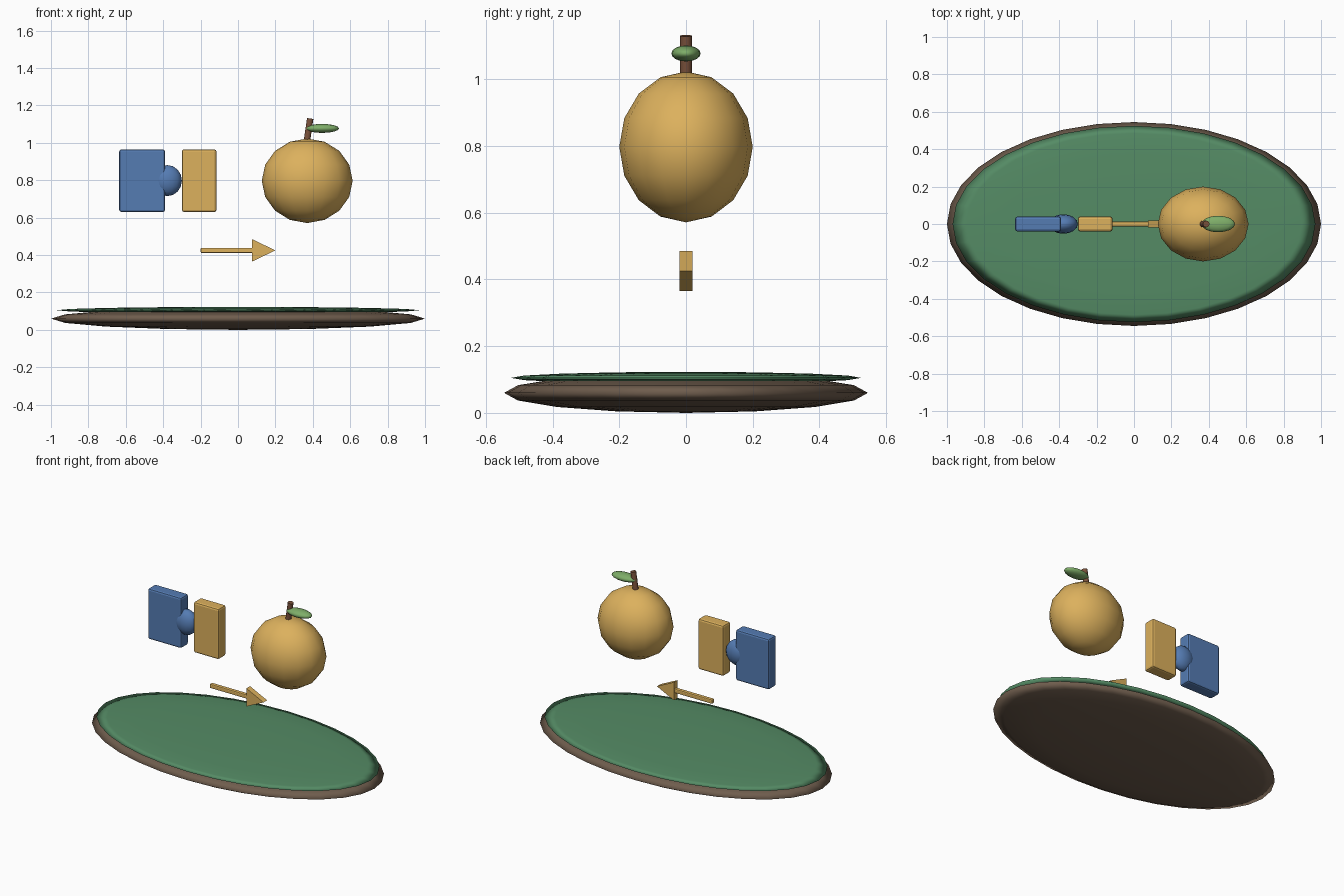
import bpy, bmesh
from math import radians, atan2
from mathutils import Vector

if "Cube" in bpy.data.objects:
    bpy.data.objects.remove(bpy.data.objects["Cube"])


def material(name, rgb):
    m = bpy.data.materials.new(name)
    m.diffuse_color = (*rgb, 1)
    m.use_nodes = True
    m.node_tree.nodes["Principled BSDF"].inputs["Base Color"].default_value = m.diffuse_color
    return m


BLUE = material("blue", (0.09, 0.20, 0.45))
GOLD = material("gold", (0.72, 0.44, 0.11))
GREEN = material("grass_green", (0.09, 0.26, 0.13))
EARTH = material("earth_brown", (0.16, 0.11, 0.075))
LEAF = material("leaf_green", (0.21, 0.42, 0.14))
BARK = material("bark", (0.20, 0.085, 0.045))


def finish(name, mat):
    ob = bpy.context.object
    ob.name = name
    ob.data.materials.append(mat)
    bpy.ops.object.transform_apply(location=False, rotation=True, scale=True)
    return ob


def ellipsoid(name, loc, radii, mat, segments=16, rings=8):
    bpy.ops.mesh.primitive_uv_sphere_add(segments=segments, ring_count=rings, radius=1, location=loc)
    bpy.context.object.scale = radii
    ob = finish(name, mat)
    bpy.ops.object.shade_smooth()
    return ob


def block(name, x0, x1, y, z0, z1, mat, bevel):
    bpy.ops.mesh.primitive_cube_add(size=2, location=((x0 + x1) / 2, 0, (z0 + z1) / 2))
    bpy.context.object.scale = ((x1 - x0) / 2, y, (z1 - z0) / 2)
    ob = finish(name, mat)
    b = ob.modifiers.new("bevel", 'BEVEL')
    b.width, b.segments = bevel, 2
    return ob


def rod(name, start, end, radius, mat, sides):
    a, b = Vector(start), Vector(end)
    d = b - a
    bpy.ops.mesh.primitive_cylinder_add(vertices=sides, radius=radius, depth=d.length,
                                        location=(a + b) / 2, rotation=(0, atan2(d.x, d.z), 0))
    ob = finish(name, mat)
    bpy.ops.object.shade_smooth_by_angle(angle=radians(50))
    return ob


# Oval base with a thin grass top
ellipsoid("earth_base", (0, 0, 0.06), (1.0, 0.545, 0.06), EARTH, 32, 8)
ellipsoid("grass_top", (0, 0, 0.105), (0.97, 0.525, 0.018), GREEN, 32, 8)

# Two blocks joined by a rounded knob
block("blue_block", -0.635, -0.39, 0.04, 0.63, 0.965, BLUE, 0.012)
block("gold_block", -0.30, -0.115, 0.04, 0.63, 0.965, GOLD, 0.012)
ellipsoid("blue_knob", (-0.378, 0, 0.798), (0.078, 0.052, 0.083), BLUE)

# Fruit with stem and leaf
ellipsoid("fruit", (0.37, 0, 0.797), (0.243, 0.2, 0.226), GOLD)
rod("stem", (0.367, 0, 1.0), (0.386, 0, 1.13), 0.018, BARK, 10)
ellipsoid("leaf", (0.45, 0, 1.077), (0.09, 0.044, 0.024), LEAF)

# Arrow: slim shaft and flat triangular head
block("arrow_shaft", -0.20, 0.08, 0.013, 0.411, 0.439, GOLD, 0.006)
bm = bmesh.new()
face = bm.faces.new([bm.verts.new((x, -0.019, z)) for x, z in ((0.075, 0.365), (0.20, 0.425), (0.075, 0.485))])
ext = bmesh.ops.extrude_face_region(bm, geom=[face])["geom"]
bmesh.ops.translate(bm, vec=(0, 0.038, 0), verts=[v for v in ext if isinstance(v, bmesh.types.BMVert)])
bmesh.ops.recalc_face_normals(bm, faces=bm.faces)
mesh = bpy.data.meshes.new("arrow_head")
bm.to_mesh(mesh)
bm.free()
mesh.materials.append(GOLD)
bpy.context.collection.objects.link(bpy.data.objects.new("arrow_head", mesh))
